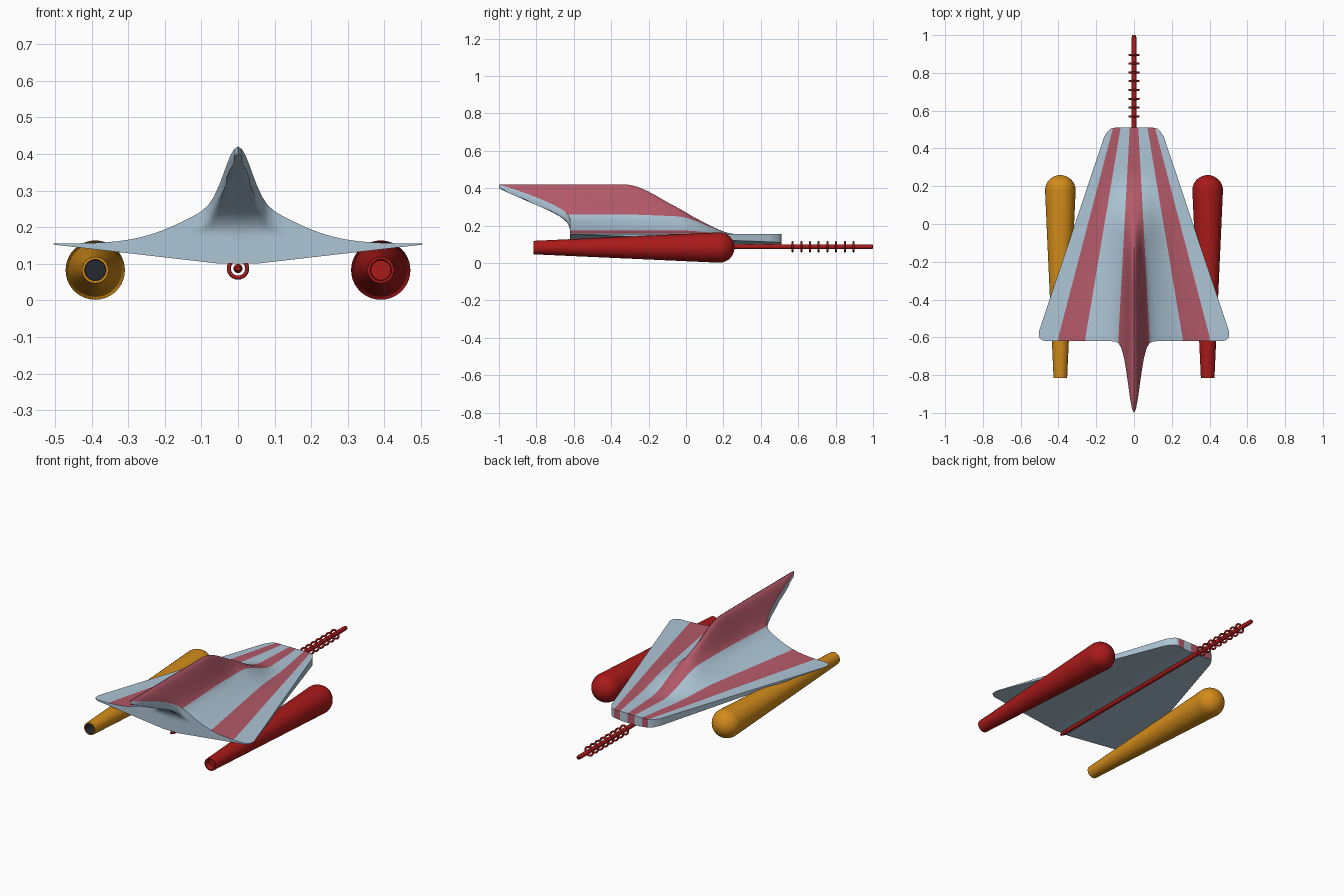
import bpy, bmesh, math

if "Cube" in bpy.data.objects:
    bpy.data.objects.remove(bpy.data.objects["Cube"])


def material(name, rgb):
    m = bpy.data.materials.new(name)
    m.diffuse_color = (*rgb, 1)
    m.use_nodes = True
    m.node_tree.nodes["Principled BSDF"].inputs["Base Color"].default_value = m.diffuse_color
    return m


BLUE = material("pale_blue", (0.42, 0.56, 0.67))
STRIPE = material("stripe_red", (0.45, 0.1, 0.14))
RED = material("deep_red", (0.4, 0.01, 0.01))
ORANGE = material("orange", (0.65, 0.26, 0.01))
DARK = material("dark", (0.02, 0.02, 0.03))


def finish(name, bm, mats, angle=35):
    bmesh.ops.recalc_face_normals(bm, faces=bm.faces)
    me = bpy.data.meshes.new(name)
    bm.to_mesh(me)
    bm.free()
    ob = bpy.data.objects.new(name, me)
    bpy.context.collection.objects.link(ob)
    for m in mats:
        me.materials.append(m)
    bpy.ops.object.select_all(action='DESELECT')
    bpy.context.view_layer.objects.active = ob
    ob.select_set(True)
    bpy.ops.object.shade_smooth_by_angle(angle=math.radians(angle))
    return ob


def interp(pts, t):
    if t <= pts[0][0]:
        return pts[0][1]
    for (a, u), (b, v) in zip(pts, pts[1:]):
        if t <= b:
            return u + (v - u) * (t - a) / (b - a)
    return pts[-1][1]


def ramp(a, b, y):
    t = min(1, max(0, (y - a) / (b - a)))
    return t * t * (3 - 2 * t)


# Hull shape functions: s runs -1..1 across the width
def half_width(y):
    return 0.142 + 0.335 * (0.51 - min(0.51, max(-0.6, y)))


def top_z(s, y):
    shoulder = 0.11 * math.exp(-(s / 0.38) ** 2) * ramp(0.27, -0.05, y)
    fin = 0.155 * math.exp(-(s / 0.1) ** 2) * ramp(0.07, -0.33, y)
    return 0.155 + shoulder + fin


def bottom_z(x):
    return 0.10 + max(0, abs(x) - 0.05) * 0.115


def nose_end(s):
    return interp([(0.75, 0.51), (0.87, 0.505), (0.94, 0.49), (1, 0.46)], abs(s))


def tail_end(s):
    return interp([(0.92, -0.62), (0.965, -0.61), (0.985, -0.597), (1, -0.57)], abs(s))


def fin_end(s):
    return tail_end(s) - 0.38 * math.exp(-(s / 0.085) ** 2)


def station(y0, s, rear):
    if y0 < -0.4:
        return -0.4 + (rear + 0.4) * (-0.4 - y0) / 0.22
    if y0 > 0.4:
        return 0.4 + (nose_end(s) - 0.4) * (y0 - 0.4) / 0.11
    return y0


FIN_UNDER = [(0.19, -0.62), (0.21, -0.63), (0.235, -0.65), (0.265, -0.7),
             (0.31, -0.8), (0.375, -0.95), (0.4, -1.0)]


def hull():
    half = [0.02, 0.04, 0.06, 0.08, 0.1, 0.13, 0.16, 0.2, 0.25, 0.3, 0.36, 0.43, 0.5,
            0.57, 0.64, 0.71, 0.78, 0.84, 0.88, 0.92, 0.95, 0.975, 1]
    ss = [-h for h in reversed(half)] + [0] + half
    ys = [0.51 - 1.13 * i / 44 for i in range(45)]
    bm = bmesh.new()
    rows = []
    # top skin, nose to tail
    for y0 in ys:
        row = []
        for s in ss:
            y = station(y0, s, fin_end(s))
            row.append(bm.verts.new((s * half_width(y), y, top_z(s, y))))
        rows.append(row)
    # tail face and fin underside
    edge = rows[-1]
    for k in range(1, 16):
        row = []
        for s, v in zip(ss, edge):
            z = v.co.z + (bottom_z(v.co.x) - v.co.z) * k / 16
            row.append(bm.verts.new((v.co.x, max(interp(FIN_UNDER, z), v.co.y), z)))
        rows.append(row)
    # underside, tail to nose
    for y0 in reversed(ys):
        row = []
        for s in ss:
            y = station(y0, s, tail_end(s))
            x = s * half_width(y)
            row.append(bm.verts.new((x, y, bottom_z(x))))
        rows.append(row)
    n, top = len(rows), len(ys)
    for i in range(n):
        a, b = rows[i], rows[(i + 1) % n]
        for j in range(len(ss) - 1):
            f = bm.faces.new((a[j], a[j + 1], b[j + 1], b[j]))
            mid = abs(ss[j] + ss[j + 1]) / 2
            if (mid < 0.16 or 0.5 < mid < 0.78) and (i < top - 1 or i == n - 1):
                f.material_index = 1
    # side walls
    for j in (0, -1):
        for i in range(top - 1):
            bm.faces.new((rows[i][j], rows[i + 1][j], rows[n - 2 - i][j], rows[n - 1 - i][j]))
    finish("hull_with_fin", bm, [BLUE, STRIPE], 40)


# Turned part along y from (y, radius) points; points from dark_from on use material 2
def lathe(name, profile, x, z, mats, n=40, dark_from=999):
    bm = bmesh.new()
    rings = [[bm.verts.new((x + r * math.cos(2 * math.pi * k / n), y,
                            z + r * math.sin(2 * math.pi * k / n))) for k in range(n)]
             for y, r in profile]
    for i, (a, b) in enumerate(zip(rings, rings[1:])):
        for k in range(n):
            f = bm.faces.new((a[k], a[(k + 1) % n], b[(k + 1) % n], b[k]))
            f.material_index = int(i >= dark_from)
    bm.faces.new(rings[0])
    bm.faces.new(rings[-1]).material_index = int(len(rings) > dark_from)
    return finish(name, bm, mats)


hull()

# Engine pods with rounded noses and hollow nozzles
R = 0.081
dome = [(0.178 + R * math.cos(a), R * math.sin(a))
        for a in [math.pi / 2 * k / 12 + (0.01 if k == 0 else 0) for k in range(13)]]
for name, x, col, depth, inner in (("left_engine", -0.39, ORANGE, 0.12, DARK),
                                   ("right_engine", 0.39, RED, 0.03, RED)):
    body = dome + [(-0.815, 0.036), (-0.815, 0.029), (-0.815 + depth, 0.027)]
    lathe(name, body, x, 0.0825, [col, inner], dark_from=len(dome) + 1)

# Nose boom running beneath the hull
lathe("nose_boom", [(1.0, 0.007), (0.996, 0.011), (0.985, 0.0125), (-0.6, 0.0125),
                    (-0.62, 0.006)], 0, 0.087, [RED], 20)

# Rings around the boom
for i in range(8):
    bpy.ops.mesh.primitive_torus_add(location=(0, 0.57 + i * 0.0465, 0.087),
                                     rotation=(math.pi / 2, 0, 0), major_radius=0.025,
                                     minor_radius=0.0055, major_segments=28, minor_segments=10)
    ring = bpy.context.object
    ring.name = f"boom_ring_{i + 1}"
    ring.data.materials.append(RED)
    bpy.ops.object.shade_smooth()
